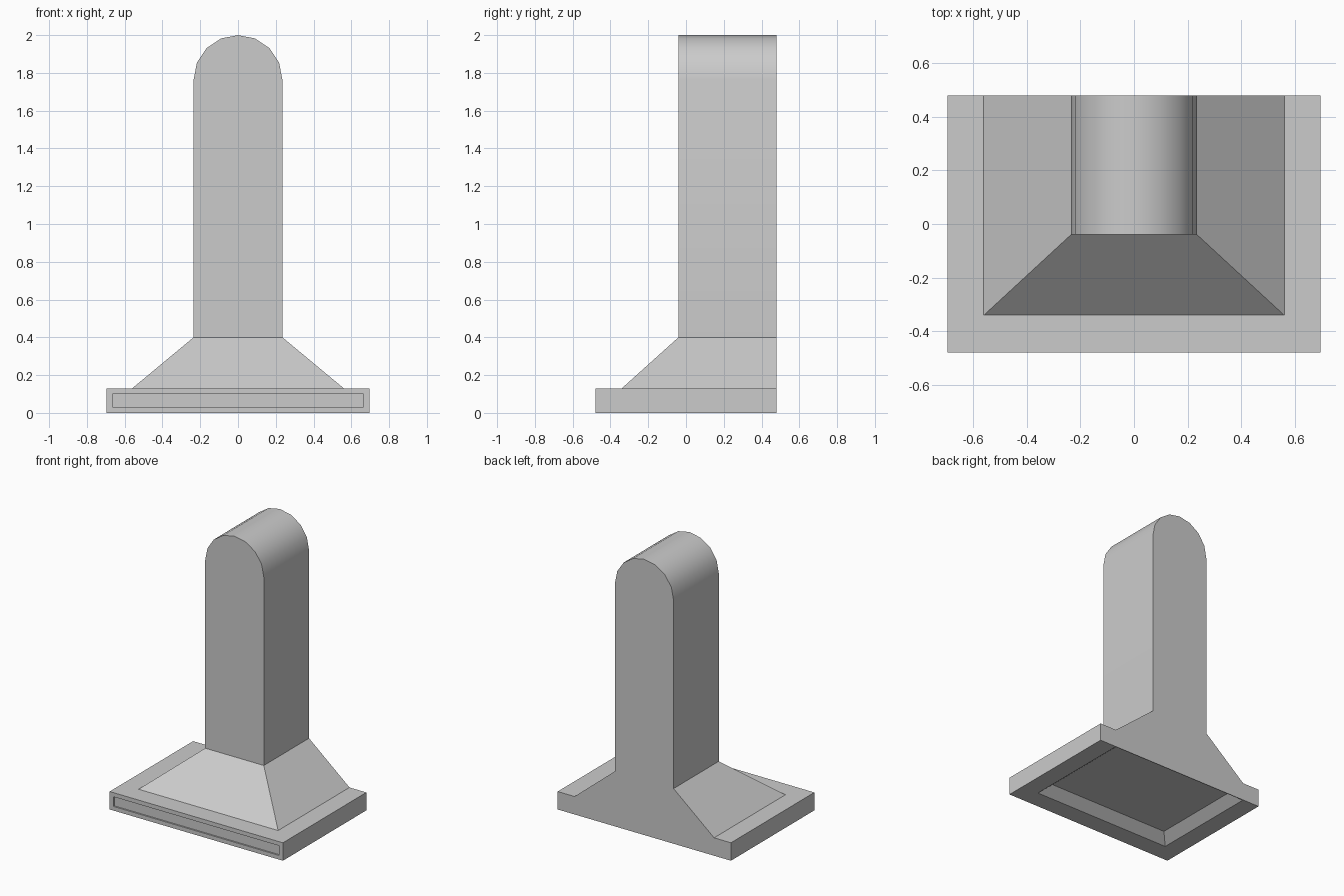
import bpy, bmesh, math

cube = bpy.data.objects.get("Cube")
if cube:
    bpy.data.objects.remove(cube)

steel = bpy.data.materials.new("brushed_grey")
steel.use_nodes = True
GREY = (0.6, 0.6, 0.6, 1)
steel.diffuse_color = GREY
steel.node_tree.nodes["Principled BSDF"].inputs["Base Color"].default_value = GREY

BACK = 0.478


def rect(half_x, front, back, z):
    return [(-half_x, front, z), (half_x, front, z), (half_x, back, z), (-half_x, back, z)]


def loft(rings):
    """Skin a list of point rings and cap both ends."""
    bm = bmesh.new()
    loops = [[bm.verts.new(p) for p in ring] for ring in rings]
    for low, high in zip(loops, loops[1:]):
        for i in range(len(low)):
            j = (i + 1) % len(low)
            bm.faces.new((low[i], low[j], high[j], high[i]))
    bm.faces.new(loops[0])
    bm.faces.new(loops[-1])
    bmesh.ops.recalc_face_normals(bm, faces=bm.faces)
    return bm


def finish(bm, name):
    mesh = bpy.data.meshes.new(name)
    bm.to_mesh(mesh)
    bm.free()
    mesh.materials.append(steel)
    obj = bpy.data.objects.new(name, mesh)
    bpy.context.collection.objects.link(obj)
    return obj


# Canopy slab with a shallow, slope-sided recess below
canopy = loft([
    rect(0.49, -0.27, BACK - 0.005, 0.06),
    rect(0.56, -0.34, BACK - 0.005, 0),
    rect(0.695, -BACK, BACK, 0),
    rect(0.695, -BACK, BACK, 0.13),
])

# Shallow control strip sunk into the front edge
canopy.normal_update()
front = [f for f in canopy.faces if f.calc_center_median().y < -BACK + 0.001]
bmesh.ops.inset_region(canopy, faces=front, thickness=0.03, use_even_offset=True)
bmesh.ops.inset_region(canopy, faces=front, thickness=0.0005, depth=-0.01)
finish(canopy, "canopy")

# Sloping hood
finish(loft([
    rect(0.56, -0.34, BACK, 0.13),
    rect(0.235, -0.04, BACK, 0.4),
]), "sloped_hood")

# Chimney with a rounded top
R, SEGMENTS = 0.235, 8
profile = [(-R, 0.4), (R, 0.4)]
for i in range(SEGMENTS + 1):
    a = math.pi * i / SEGMENTS
    profile.append((R * math.cos(a), 2 - R + R * math.sin(a)))
chimney = finish(loft([[(x, y, z) for x, z in profile] for y in (-0.04, BACK)]), "chimney")
bpy.context.view_layer.objects.active = chimney
chimney.select_set(True)
bpy.ops.object.shade_smooth_by_angle(angle=math.radians(35))
